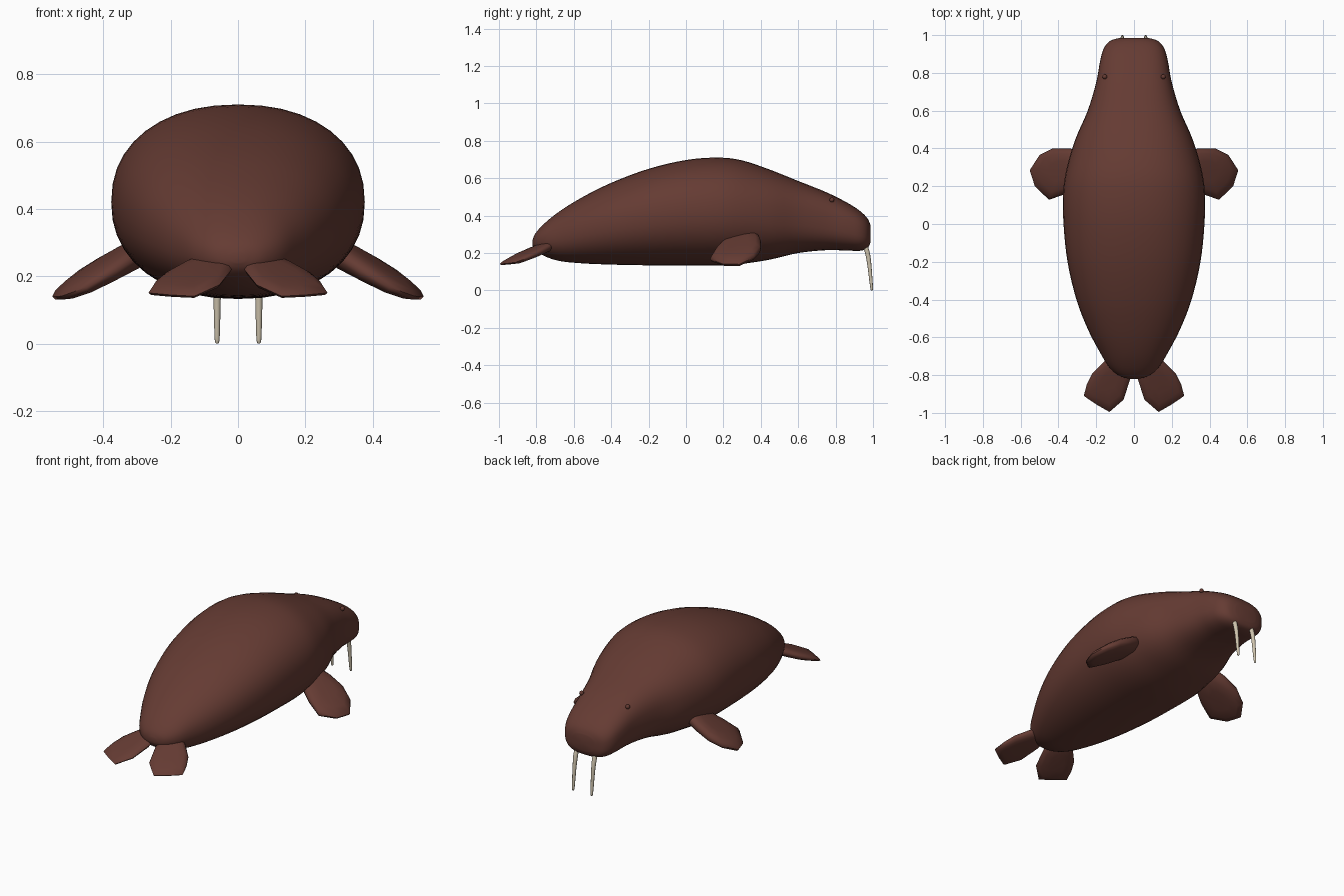
import bpy, bmesh, math
from mathutils import Vector

if "Cube" in bpy.data.objects:
    bpy.data.objects.remove(bpy.data.objects["Cube"])


def material(name, rgb):
    m = bpy.data.materials.new(name)
    m.diffuse_color = (*rgb, 1)
    m.use_nodes = True
    m.node_tree.nodes["Principled BSDF"].inputs["Base Color"].default_value = m.diffuse_color
    return m


BROWN = material("brown hide", (0.13, 0.044, 0.033))
IVORY = material("ivory", (0.62, 0.55, 0.42))


def loft(name, rings, mat, angle=60):
    """Skin closed rings of equal length and cap both ends with a fan."""
    bm = bmesh.new()
    loops = [[bm.verts.new(p) for p in ring] for ring in rings]
    n = len(loops[0])
    for a, b in zip(loops, loops[1:]):
        for i in range(n):
            j = (i + 1) % n
            bm.faces.new((a[i], a[j], b[j], b[i]))
    for loop in (loops[0], loops[-1]):
        c = bm.verts.new(sum((v.co for v in loop), Vector()) / n)
        for i in range(n):
            bm.faces.new((loop[i], loop[(i + 1) % n], c))
    bmesh.ops.recalc_face_normals(bm, faces=bm.faces)
    me = bpy.data.meshes.new(name)
    bm.to_mesh(me)
    bm.free()
    ob = bpy.data.objects.new(name, me)
    bpy.context.collection.objects.link(ob)
    me.materials.append(mat)
    smooth(ob, angle)
    return ob


def smooth(ob, angle):
    bpy.ops.object.select_all(action='DESELECT')
    ob.select_set(True)
    bpy.context.view_layer.objects.active = ob
    bpy.ops.object.shade_smooth_by_angle(angle=math.radians(angle))


def spline(pts, steps):
    """Catmull-Rom interpolation through tuples of any size."""
    pts = [Vector(p) for p in pts]
    out = []
    for i in range(len(pts) - 1):
        p0, p1, p2 = pts[max(i - 1, 0)], pts[i], pts[i + 1]
        p3 = pts[min(i + 2, len(pts) - 1)]
        for s in range(steps):
            t = s / steps
            out.append(0.5 * (2 * p1 + (p2 - p0) * t
                              + (2 * p0 - 5 * p1 + 4 * p2 - p3) * t * t
                              + (3 * p1 - p0 - 3 * p2 + p3) * t ** 3))
    return out + [pts[-1]]


def spow(v, e):
    return math.copysign(abs(v) ** e, v)


# Body: y position, top height, bottom height, half width
stations = [
    (-0.82, 0.27, 0.24, 0.02), (-0.805, 0.305, 0.215, 0.075),
    (-0.76, 0.355, 0.185, 0.13), (-0.68, 0.42, 0.158, 0.18),
    (-0.56, 0.495, 0.145, 0.243), (-0.4, 0.575, 0.138, 0.305),
    (-0.2, 0.65, 0.134, 0.352), (0.0, 0.697, 0.133, 0.373),
    (0.17, 0.71, 0.133, 0.375), (0.3, 0.695, 0.142, 0.355),
    (0.45, 0.645, 0.165, 0.31), (0.6, 0.585, 0.2, 0.245),
    (0.75, 0.525, 0.215, 0.2), (0.86, 0.47, 0.213, 0.18),
    (0.93, 0.425, 0.212, 0.16), (0.97, 0.385, 0.225, 0.125),
    (0.986, 0.35, 0.255, 0.07)]
N = 40
rings = []
for y, top, bot, w in spline(stations, 4):
    head = min(max((y - 0.35) / 0.4, 0), 1)
    e = 2 / (2.2 + 0.5 * head)       # the head is a little squarer
    c, h = (top + bot) / 2, (top - bot) / 2
    rings.append([(w * spow(math.cos(a), e), y, c + h * spow(math.sin(a), e))
                  for a in (2 * math.pi * i / N for i in range(N))])
loft("body", rings, BROWN)


def flipper(name, side, outline, plane, root, thick):
    """Rounded slab over an outline, lying in z = a + b*x + c*y, thinning outward."""
    a, b, c = plane
    n = len(outline)
    mx = sum(p[0] for p in outline) / n
    my = sum(p[1] for p in outline) / n
    far = max(math.dist(p, root) for p in outline)
    rings = []
    for s, h in ((0.4, -1), (0.75, -0.88), (0.94, -0.5), (1, 0),
                 (0.94, 0.5), (0.75, 0.88), (0.4, 1)):
        ring = []
        for px, py in outline:
            x, y = mx + (px - mx) * s, my + (py - my) * s
            t = thick * (1 - 0.45 * math.dist((x, y), root) / far)
            ring.append((side * x, y, a + b * x + c * y + h * t))
        rings.append(ring)
    loft(name, rings, BROWN)


front_outline = [(0.22, 0.34), (0.27, 0.385), (0.34, 0.4), (0.43, 0.4), (0.5, 0.365),
                 (0.552, 0.285), (0.525, 0.2), (0.45, 0.128), (0.36, 0.16), (0.26, 0.22)]
rear_outline = [(0.05, -0.7), (0.11, -0.69), (0.16, -0.73), (0.22, -0.79), (0.25, -0.85),
                (0.266, -0.91), (0.2, -0.955), (0.13, -0.995), (0.055, -0.93),
                (0.02, -0.82), (0.02, -0.75)]

# Tusk: y position, height, radius
tusk = spline([(0.955, 0.25, 0.013), (0.97, 0.2, 0.013), (0.98, 0.14, 0.011),
               (0.988, 0.06, 0.009), (0.993, 0.01, 0.007), (0.993, 0.0, 0.003)], 3)

for side, label in ((-1, "left"), (1, "right")):
    flipper("front_flipper_" + label, side, front_outline,
            (0.373, -0.5, 0.15), (0.24, 0.32), 0.05)
    flipper("rear_flipper_" + label, side, rear_outline,
            (0.508, -0.147, 0.35), (0.1, -0.7), 0.03)
    loft("tusk_" + label,
         [[(side * 0.062 + r * math.cos(a), y + r * math.sin(a), z)
           for a in (math.pi * i / 6 for i in range(12))] for y, z, r in tusk], IVORY)
    # Small bead eyes on the upper sides of the head
    bpy.ops.mesh.primitive_uv_sphere_add(segments=16, ring_count=8, radius=0.013,
                                         location=(side * 0.155, 0.78, 0.484))
    eye = bpy.context.object
    eye.name = "eye_" + label
    eye.data.materials.append(BROWN)
    smooth(eye, 60)
